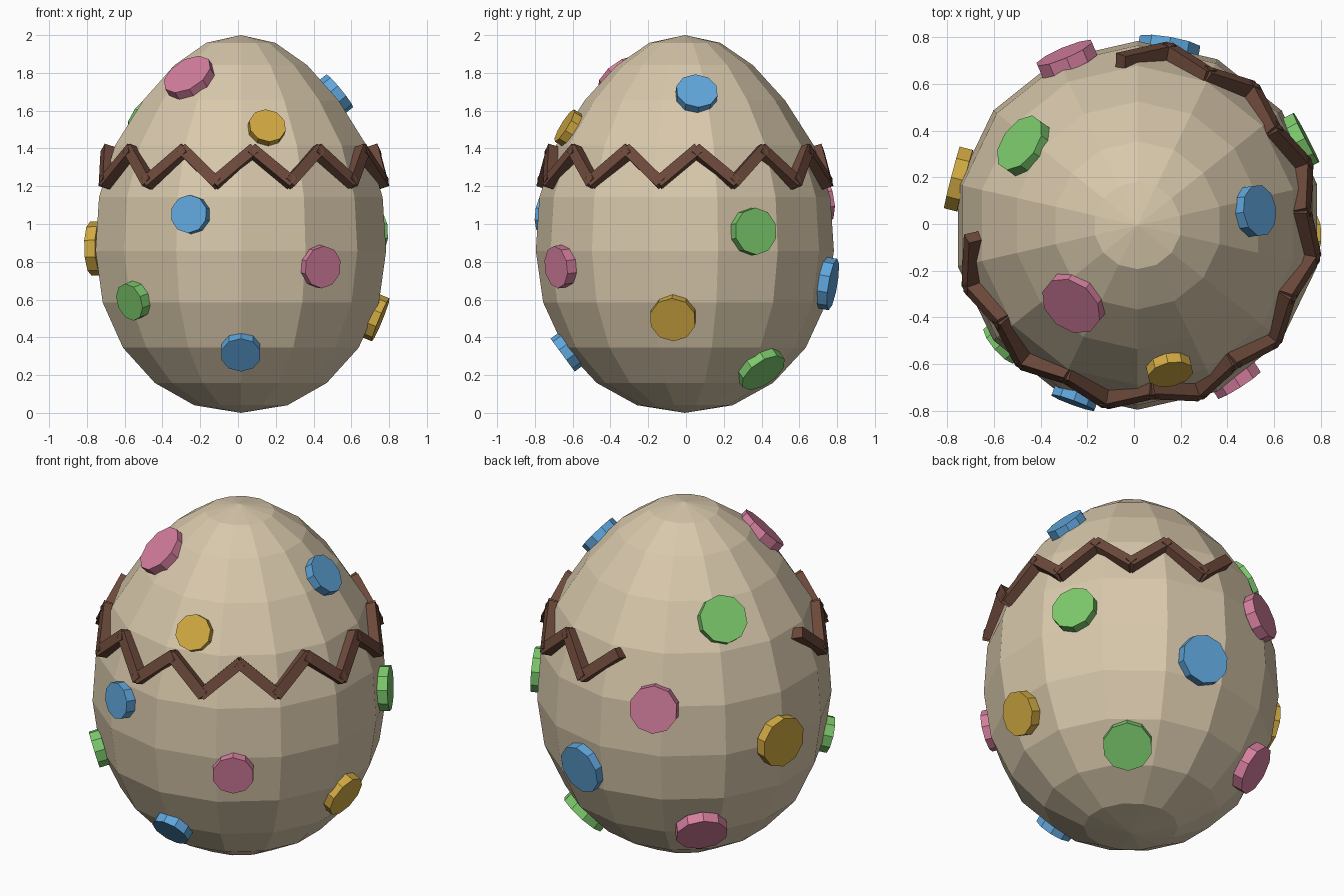
import bpy, bmesh, math
from mathutils import Vector, Matrix

if "Cube" in bpy.data.objects:
    bpy.data.objects.remove(bpy.data.objects["Cube"])

CX, CY = 0.015, -0.006      # egg axis
SEGMENTS = 14


def material(name, rgb):
    m = bpy.data.materials.new(name)
    m.diffuse_color = (*rgb, 1)
    m.use_nodes = True
    m.node_tree.nodes["Principled BSDF"].inputs["Base Color"].default_value = m.diffuse_color
    return m


SHELL = material("cream shell", (0.69, 0.58, 0.41))
BROWN = material("chocolate brown", (0.15, 0.066, 0.043))
PINK = material("pink", (0.66, 0.21, 0.34))
YELLOW = material("yellow", (0.64, 0.40, 0.055))
BLUE = material("blue", (0.115, 0.38, 0.71))
GREEN = material("green", (0.20, 0.58, 0.15))


def add_object(name, bm, mat):
    bmesh.ops.recalc_face_normals(bm, faces=bm.faces)
    mesh = bpy.data.meshes.new(name)
    bm.to_mesh(mesh)
    bm.free()
    mesh.materials.append(mat)
    ob = bpy.data.objects.new(name, mesh)
    bpy.context.collection.objects.link(ob)
    return ob


# Egg profile: eleven even sphere steps, narrowed towards the top
RADII = [0, 0.253, 0.467, 0.64, 0.75, 0.789, 0.77, 0.683, 0.53, 0.36, 0.187, 0]
HEIGHTS = [1 - math.cos(math.pi * i / 11) for i in range(12)]


def radius_at(z):
    for i in range(11):
        if z <= HEIGHTS[i + 1]:
            t = (z - HEIGHTS[i]) / (HEIGHTS[i + 1] - HEIGHTS[i])
            return RADII[i] + t * (RADII[i + 1] - RADII[i])
    return 0


def on_egg(degrees, z, r):
    a = math.radians(degrees)
    return Vector((CX + r * math.cos(a), CY + r * math.sin(a), z))


def normal_at(degrees, z):
    slope = (radius_at(z + 0.12) - radius_at(z - 0.12)) / 0.24
    a = math.radians(degrees)
    return Vector((math.cos(a), math.sin(a), -slope)).normalized()


# Egg shell
bm = bmesh.new()
rings = []
for r, z in zip(RADII[1:-1], HEIGHTS[1:-1]):
    rings.append([bm.verts.new(on_egg(90 + 360 * k / SEGMENTS, z, r)) for k in range(SEGMENTS)])
bottom = bm.verts.new((CX, CY, 0))
top = bm.verts.new((CX, CY, 2))
for k in range(SEGMENTS):
    n = (k + 1) % SEGMENTS
    bm.faces.new((bottom, rings[0][n], rings[0][k]))
    bm.faces.new((top, rings[-1][k], rings[-1][n]))
    for low, high in zip(rings, rings[1:]):
        bm.faces.new((low[k], low[n], high[n], high[k]))
add_object("egg_shell", bm, SHELL)

# Zigzag band: eighteen bars, open at the back left
points = []
for i in range(19):
    angle = -175 + 15 * i
    points.append(on_egg(angle, 1.385, 0.705) if i % 2 == 0 else on_egg(angle, 1.222, 0.757))
bm = bmesh.new()
for i, (p, q) in enumerate(zip(points, points[1:])):
    along = (q - p).normalized()
    out = normal_at(-167.5 + 15 * i, 1.3)
    out = (out - along * out.dot(along)).normalized()
    side = out.cross(along)
    mat = Matrix((along, side, out)).transposed().to_4x4()
    mat.translation = (p + q) / 2
    size = Matrix.Diagonal(((q - p).length + 0.03, 0.06, 0.065, 1))
    bmesh.ops.create_cube(bm, size=1, matrix=mat @ size)
add_object("zigzag_band", bm, BROWN)

# Ten-sided dots: colour, direction in degrees, height, radius
DOTS = [
    (PINK, -129.5, 1.77, 0.14), (YELLOW, -77.5, 1.505, 0.10),
    (BLUE, -110, 1.05, 0.102), (PINK, -57.5, 0.775, 0.113),
    (GREEN, -139, 0.595, 0.102), (BLUE, -90, 0.325, 0.108),
    (YELLOW, 165.5, 0.87, 0.143), (YELLOW, -5, 0.505, 0.123),
    (BLUE, 7, 1.685, 0.112), (GREEN, 27.5, 0.96, 0.125),
    (BLUE, 80, 0.685, 0.138), (GREEN, 48, 0.235, 0.134),
    (PINK, 113, 1.13, 0.133), (PINK, 133, 0.36, 0.141),
    (GREEN, 145, 1.56, 0.133),
]
for i, (mat, angle, z, r) in enumerate(DOTS):
    n = normal_at(angle, z)
    bm = bmesh.new()
    place = n.to_track_quat('Z', 'Y').to_matrix().to_4x4()
    place.translation = on_egg(angle, z, radius_at(z)) + n * 0.003
    bmesh.ops.create_cone(bm, cap_ends=True, segments=10, radius1=r, radius2=r,
                          depth=0.058, matrix=place)
    add_object(f"dot_{i + 1}", bm, mat)
